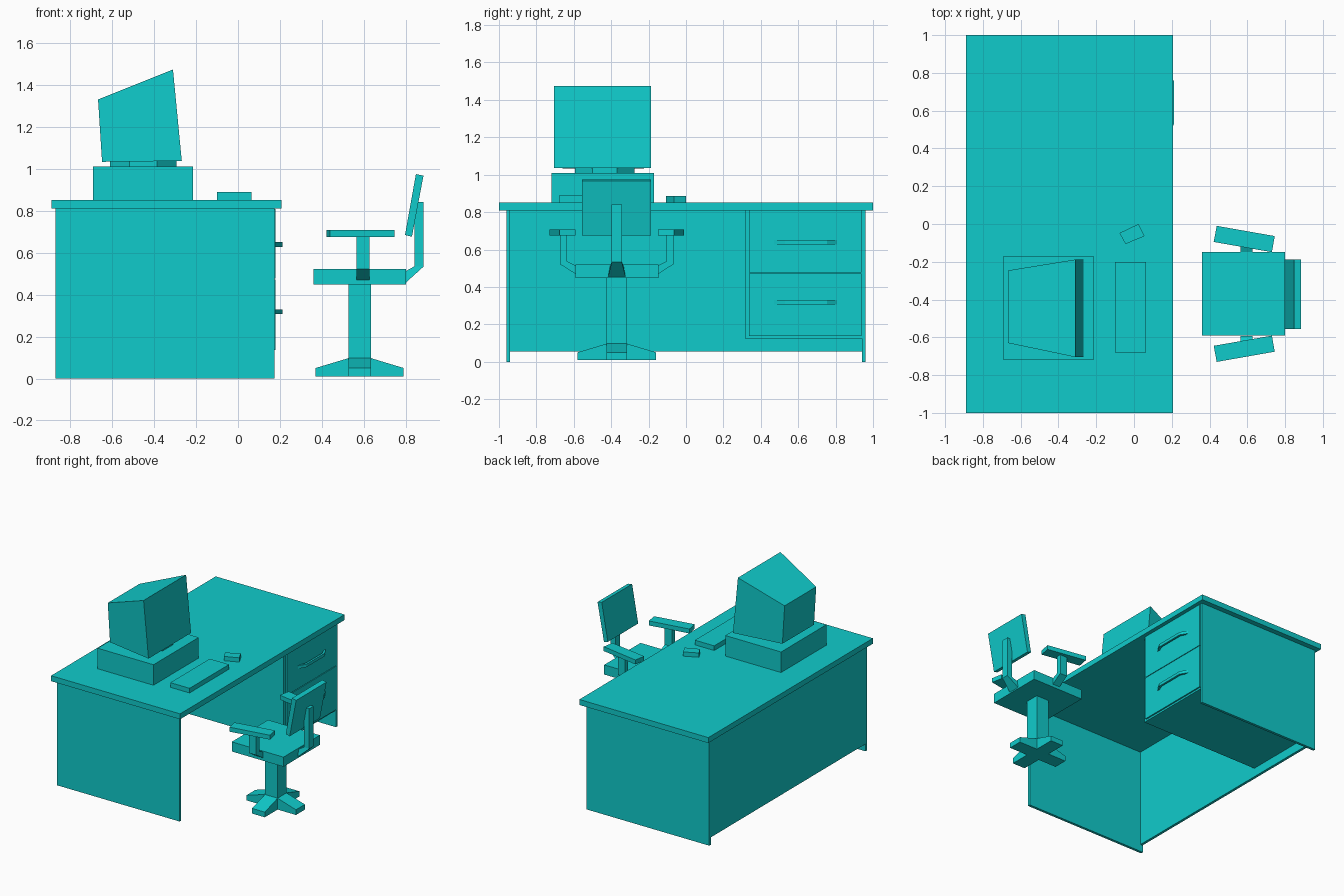
import bpy, bmesh, math
from mathutils import Vector

teal = bpy.data.materials.new("teal")
teal.diffuse_color = (0.005, 0.6, 0.6, 1)


def loft(name, ring_a, ring_b):
    """Closed solid between two matching rings of points."""
    bm = bmesh.new()
    a = [bm.verts.new(p) for p in ring_a]
    b = [bm.verts.new(p) for p in ring_b]
    n = len(a)
    bm.faces.new(a)
    bm.faces.new(b[::-1])
    for i in range(n):
        j = (i + 1) % n
        bm.faces.new((a[j], a[i], b[i], b[j]))
    bmesh.ops.recalc_face_normals(bm, faces=bm.faces)
    mesh = bpy.data.meshes.new(name)
    bm.to_mesh(mesh)
    bm.free()
    mesh.materials.append(teal)
    ob = bpy.data.objects.new(name, mesh)
    bpy.context.collection.objects.link(ob)
    return ob


def prism(name, profile, axis, lo, hi):
    """Extrude a 2D profile along axis 0, 1 or 2."""
    def ring(v):
        return [Vector(p[:axis] + (v,) + p[axis:]) for p in profile]
    return loft(name, ring(lo), ring(hi))


def box(name, x, y, z):
    return prism(name, [(x[0], y[0]), (x[1], y[0]), (x[1], y[1]), (x[0], y[1])], 2, *z)


# Desk
box("desk_top", (-0.89, 0.207), (-1, 1), (0.81, 0.852))
for side, s in (("left", -1), ("right", 1)):
    box(f"{side}_side_panel", (-0.87, 0.175), sorted((s * 0.94, s * 0.96)), (0, 0.81))
box("back_panel", (-0.868, -0.848), (-0.94, 0.94), (0.055, 0.81))

# Drawers with trapezoid handles
box("drawer_cabinet", (-0.848, 0.168), (0.315, 0.94), (0.123, 0.81))
handle = [(0.178, 0.47), (0.212, 0.53), (0.212, 0.755), (0.178, 0.81),
          (0.178, 0.785), (0.197, 0.745), (0.197, 0.54), (0.178, 0.495)]
for name, z0, z1, h in (("lower", 0.137, 0.471, 0.307), ("upper", 0.476, 0.808, 0.628)):
    box(f"{name}_drawer_front", (0.168, 0.179), (0.337, 0.938), (z0, z1))
    prism(f"{name}_drawer_handle", handle, 2, h, h + 0.023)

# Computer case, swivel stand and tapered monitor
box("computer_case", (-0.69, -0.215), (-0.72, -0.17), (0.852, 1.01))
stand = [(-0.452 + 0.172 * math.cos(math.radians(22.5 + 45 * i)),
          -0.435 + 0.172 * math.sin(math.radians(22.5 + 45 * i))) for i in range(8)]
prism("monitor_stand", stand, 2, 1.01, 1.036)
loft("monitor",
     [(-0.268, -0.705, 1.037), (-0.268, -0.188, 1.037), (-0.31, -0.188, 1.473), (-0.31, -0.705, 1.473)],
     [(-0.648, -0.63, 1.033), (-0.648, -0.246, 1.033), (-0.667, -0.246, 1.33), (-0.667, -0.63, 1.33)])

# Keyboard and mouse
box("keyboard", (-0.10, 0.064), (-0.68, -0.2), (0.852, 0.888))
prism("mouse", [(-0.077, -0.048), (0.024, 0), (0.056, -0.064), (-0.045, -0.106)], 2, 0.852, 0.885)

# Chair base: four tapered feet around a square post
CX, CY, W = 0.58, -0.37, 0.054
box("chair_post", (CX - W, CX + W), (CY - W, CY + W), (0.01, 0.447))
foot = [(W, 0.01), (0.21, 0.01), (0.21, 0.05), (W, 0.097)]
for i in range(4):
    ob = prism(f"chair_foot_{i + 1}", foot, 1, -W, W)
    ob.location = (CX, CY, 0)
    ob.rotation_euler.z = i * math.pi / 2

# Seat
box("seat", (0.36, 0.80), (-0.59, -0.148), (0.447, 0.521))

# Arms, mirrored about the chair centre
support = [(0.304, 0.674), (0.304, 0.522), (0.222, 0.47), (0.222, 0.516), (0.266, 0.537), (0.266, 0.674)]
rest = [(0.438, 0.36), (0.745, 0.306), (0.73, 0.221), (0.422, 0.275)]
for side, s in (("left", -1), ("right", 1)):
    prism(f"{side}_arm_support", [(CY + s * y, z) for y, z in support], 0, 0.565, 0.627)
    prism(f"{side}_armrest", [(x, CY + s * y) for x, y in rest], 2, 0.674, 0.708)

# Backrest with its bent support, flared where it meets the seat
prism("backrest", [(0.848, 0.974), (0.884, 0.967), (0.829, 0.676), (0.796, 0.684)], 1, -0.556, -0.187)
box("backrest_post", (0.841, 0.884), (CY - 0.027, CY + 0.027), (0.533, 0.842))
loft("backrest_bracket",
     [(0.80, CY - 0.046, 0.457), (0.80, CY + 0.046, 0.457), (0.80, CY + 0.036, 0.512), (0.80, CY - 0.036, 0.512)],
     [(0.884, CY - 0.027, 0.533), (0.884, CY + 0.027, 0.533), (0.841, CY + 0.027, 0.535), (0.841, CY - 0.027, 0.535)])
